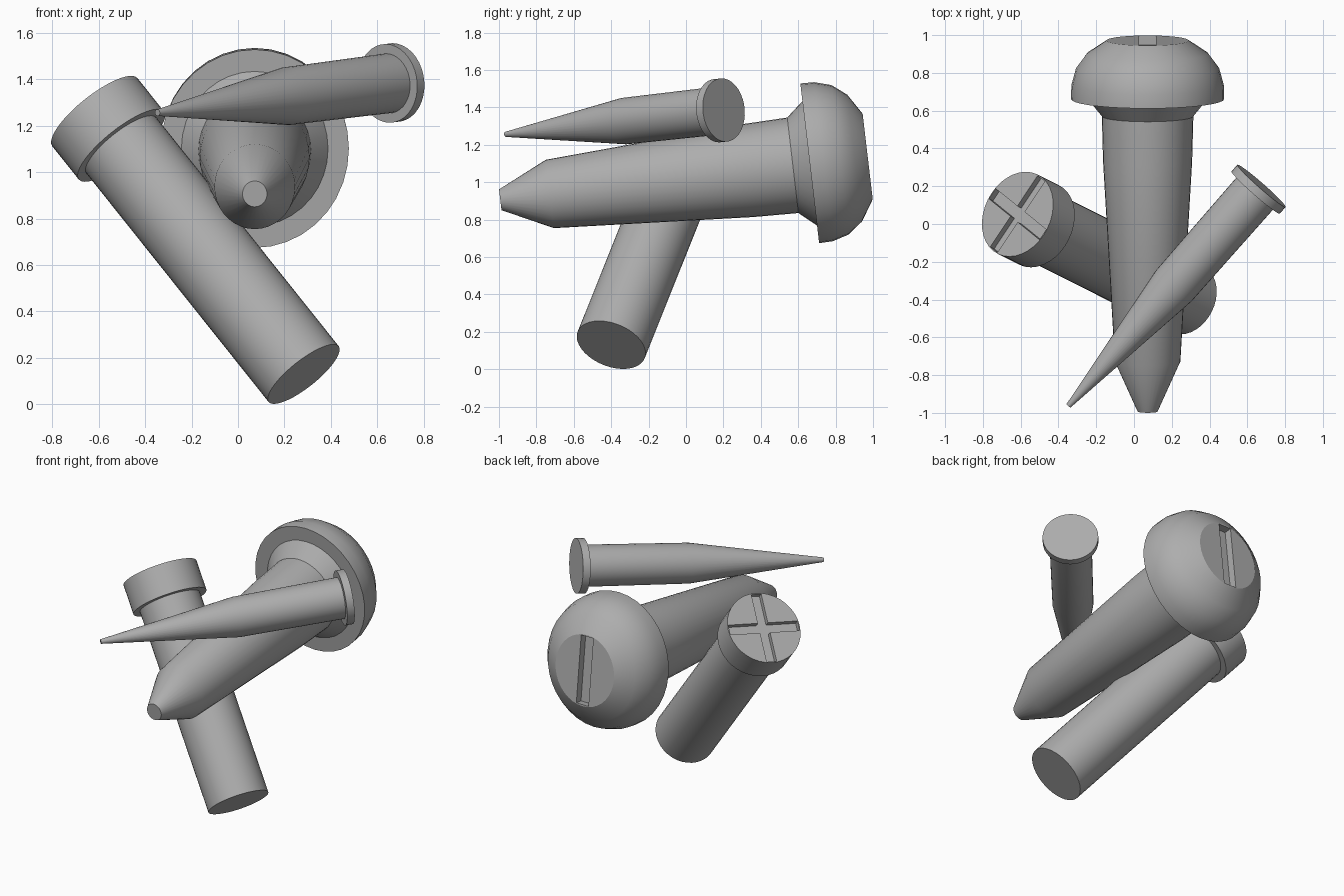
import bpy, bmesh, math
from mathutils import Matrix, Vector

if "Cube" in bpy.data.objects:
    bpy.data.objects.remove(bpy.data.objects["Cube"])

SEG = 36

# Dark grey metal
steel = bpy.data.materials.new("dark_steel")
steel.diffuse_color = (.42, .42, .42, 1)
steel.use_nodes = True
steel.node_tree.nodes["Principled BSDF"].inputs["Base Color"].default_value = steel.diffuse_color


def frame(origin, axis, side):
    """Matrix whose z follows the axis and whose x follows side."""
    z = Vector(axis).normalized()
    x = Vector(side)
    x = (x - z * x.dot(z)).normalized()
    m = Matrix((x, z.cross(x), z)).transposed().to_4x4()
    m.translation = Vector(origin)
    return m


def make_object(name, bm, matrix):
    bmesh.ops.recalc_face_normals(bm, faces=bm.faces)
    mesh = bpy.data.meshes.new(name)
    bm.to_mesh(mesh)
    bm.free()
    mesh.materials.append(steel)
    ob = bpy.data.objects.new(name, mesh)
    bpy.context.collection.objects.link(ob)
    ob.matrix_world = matrix
    return ob


def lathe(name, profile, matrix, squash=1.0):
    """Closed turned solid from (radius, height) points."""
    bm = bmesh.new()
    rings = []
    for r, h in profile:
        rings.append([bm.verts.new((squash * r * math.cos(a), r * math.sin(a), h))
                      for a in (2 * math.pi * i / SEG for i in range(SEG))])
    for lo, hi in zip(rings, rings[1:]):
        for i in range(SEG):
            j = (i + 1) % SEG
            bm.faces.new((lo[i], lo[j], hi[j], hi[i]))
    bm.faces.new(rings[0][::-1])
    bm.faces.new(rings[-1])
    return make_object(name, bm, matrix)


def cut_slot(ob, size, height):
    """Sink a box-shaped slot into the head."""
    bm = bmesh.new()
    bmesh.ops.create_cube(bm, size=1)
    bmesh.ops.scale(bm, vec=size, verts=bm.verts)
    bmesh.ops.translate(bm, vec=(0, 0, height), verts=bm.verts)
    cutter = make_object("slot_cutter", bm, ob.matrix_world.copy())
    cutter.hide_render = True
    mod = ob.modifiers.new("slot", 'BOOLEAN')
    mod.operation = 'DIFFERENCE'
    mod.solver = 'EXACT'
    mod.object = cutter
    bpy.context.view_layer.objects.active = ob
    bpy.ops.object.modifier_apply(modifier=mod.name)
    bpy.data.objects.remove(cutter)


def smooth(ob):
    bpy.ops.object.select_all(action='DESELECT')
    ob.select_set(True)
    bpy.context.view_layer.objects.active = ob
    bpy.ops.object.shade_smooth_by_angle(angle=math.radians(27))


# Large screw with a domed head and a single slot
screw = lathe("round_head_screw",
              [(.056, 0), (.184, .267), (.25, 1.333), (.257, 1.575), (.335, 1.666),
               (.430, 1.666), (.428, 1.74), (.402, 1.83), (.341, 1.908), (.23, 1.978)],
              frame((.072, -.993, .906), (0, .993, .117), (1, 0, 0)), squash=.943)
cut_slot(screw, (.09, .44, .1), 1.978)

# Straight bolt with a cylindrical head and a crossed slot
bolt = lathe("cross_slot_bolt",
             [(.193, 0), (.193, 1.32), (.235, 1.32), (.235, 1.512)],
             frame((.283, -.40, .13), (-.905, .455, 1.135), (.565, .85, .11)))
cut_slot(bolt, (.455, .065, .07), 1.512)
cut_slot(bolt, (.065, .455, .07), 1.512)

# Tapered nail with a thin flat head
nail = lathe("flat_head_nail",
             [(.014, 0), (.125, .85), (.129, 1.508), (.170, 1.508), (.170, 1.555)],
             frame((-.347, -.963, 1.256), (1.022, 1.165, .13), (0, 0, 1)))

for part in (screw, bolt, nail):
    smooth(part)
